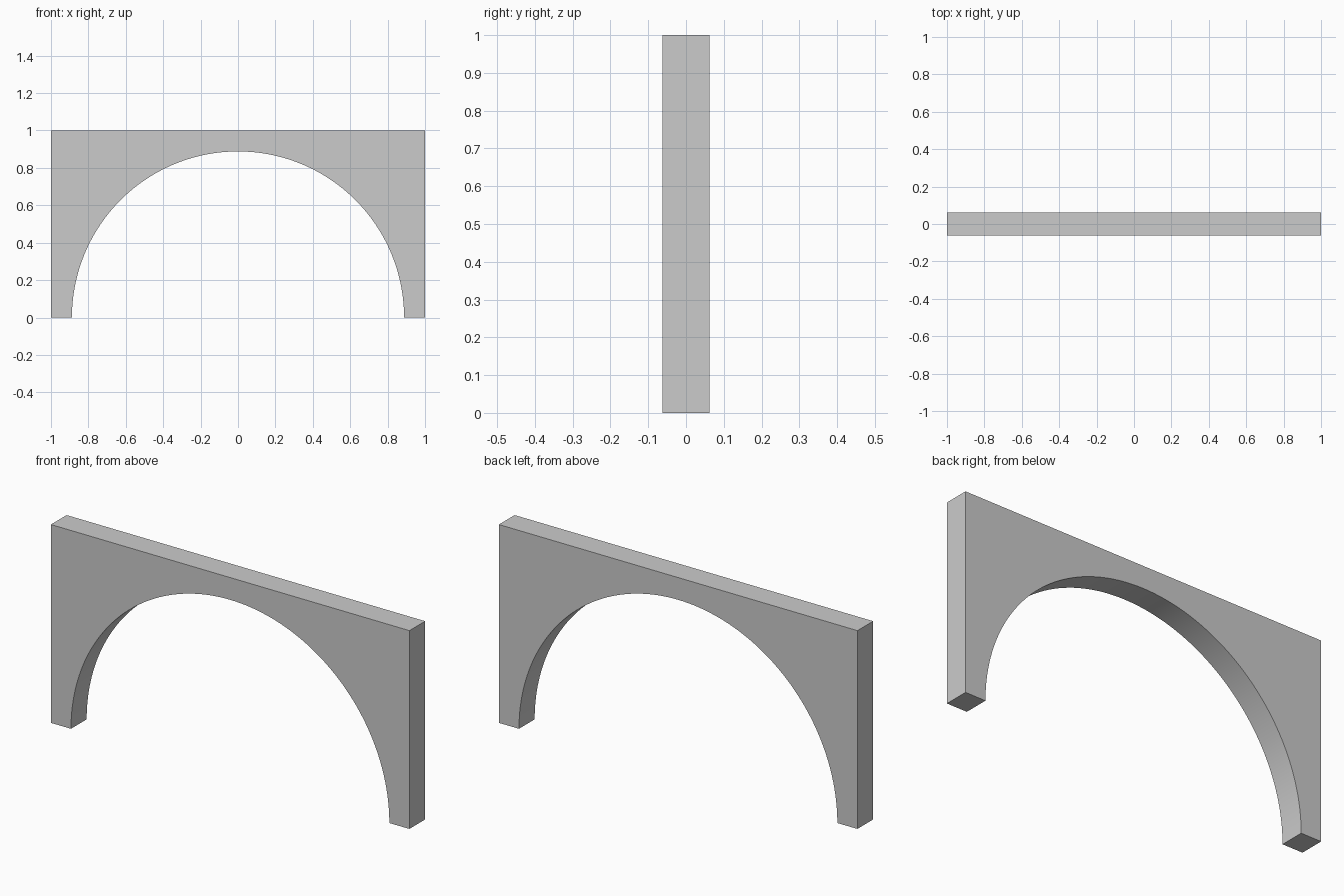
import bpy, bmesh
from math import sin, cos, pi, radians

if "Cube" in bpy.data.objects:
    bpy.data.objects.remove(bpy.data.objects["Cube"])

HALF_WIDTH, HEIGHT, DEPTH = 1.0, 1.0, 0.125
RADIUS, SEGMENTS = 0.888, 96

# Front profile: rectangular outer corners, then the semicircular opening
profile = [(HALF_WIDTH, 0), (HALF_WIDTH, HEIGHT), (-HALF_WIDTH, HEIGHT), (-HALF_WIDTH, 0)]
for i in range(SEGMENTS + 1):
    a = pi - pi * i / SEGMENTS
    profile.append((RADIUS * cos(a), max(0.0, RADIUS * sin(a))))

# Extrude the profile through the wall thickness
bm = bmesh.new()
face = bm.faces.new([bm.verts.new((x, -DEPTH / 2, z)) for x, z in profile])
ext = bmesh.ops.extrude_face_region(bm, geom=[face], use_keep_orig=True)
moved = [g for g in ext["geom"] if isinstance(g, bmesh.types.BMVert)]
bmesh.ops.translate(bm, verts=moved, vec=(0, DEPTH, 0))
bmesh.ops.recalc_face_normals(bm, faces=bm.faces)

mesh = bpy.data.meshes.new("arch_wall")
bm.to_mesh(mesh)
bm.free()
arch = bpy.data.objects.new("arch_wall", mesh)
bpy.context.collection.objects.link(arch)

# Smooth the curved underside, keep all other edges sharp
bpy.context.view_layer.objects.active = arch
arch.select_set(True)
bpy.ops.object.shade_smooth_by_angle(angle=radians(30))
